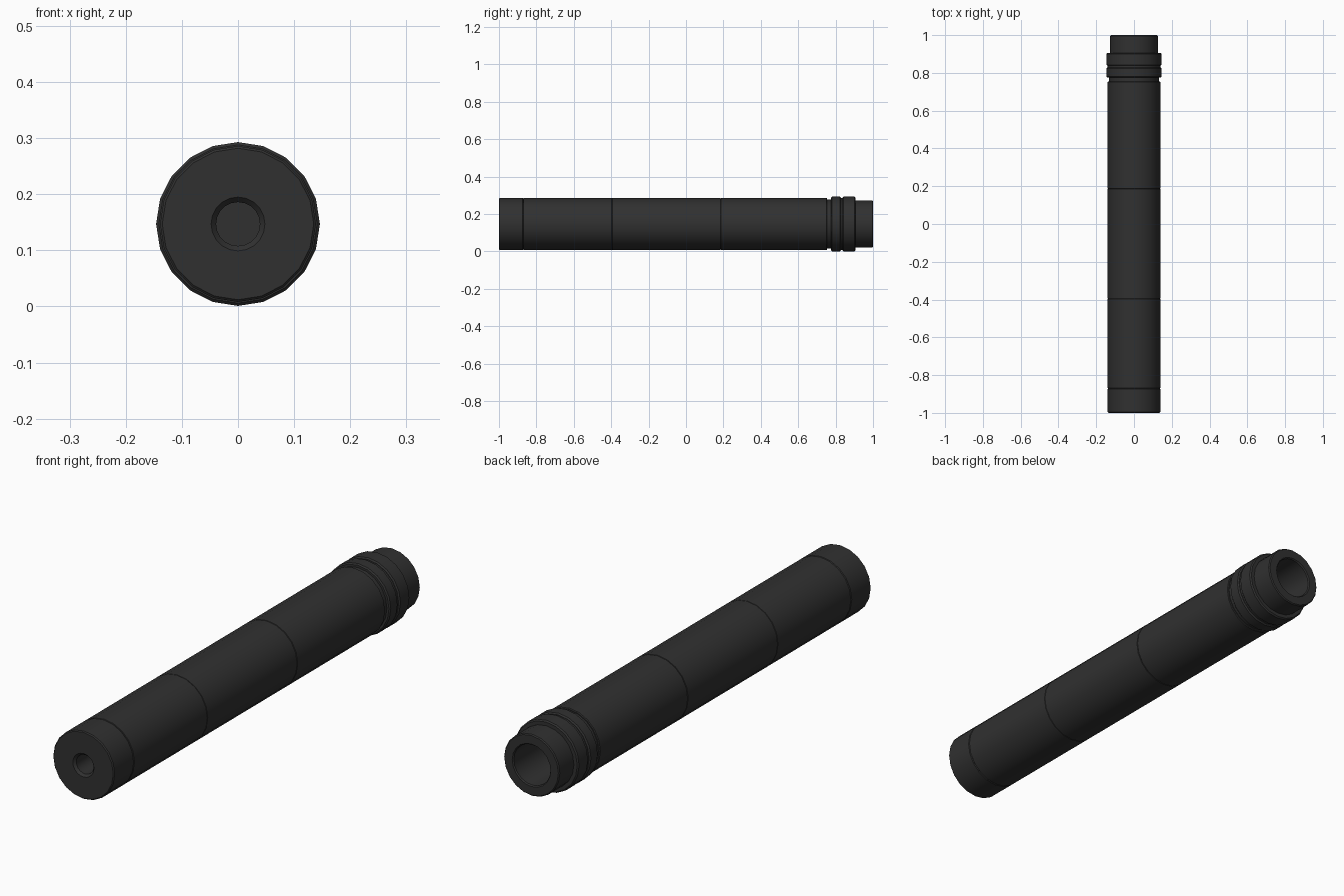
import bpy, bmesh, math
from mathutils import Matrix, Vector

cube = bpy.data.objects.get("Cube")
if cube:
    bpy.data.objects.remove(cube, do_unlink=True)

SIDES = 20
AXIS_Z = 0.147

black = bpy.data.materials.new("matte_black")
black.use_nodes = True
COLOUR = (0.03, 0.03, 0.03, 1)
black.diffuse_color = COLOUR
black.node_tree.nodes["Principled BSDF"].inputs["Base Color"].default_value = COLOUR
black.node_tree.nodes["Principled BSDF"].inputs["Roughness"].default_value = 0.7


def lathe(name, profile):
    """Spin (y, radius) points around the long axis."""
    bm = bmesh.new()
    verts = [bm.verts.new((r, y, 0)) for y, r in profile]
    edges = [bm.edges.new(pair) for pair in zip(verts, verts[1:])]
    bmesh.ops.spin(bm, geom=verts + edges, cent=(0, 0, 0), axis=(0, 1, 0),
                   angle=math.tau, steps=SIDES, use_duplicate=False)
    bmesh.ops.remove_doubles(bm, verts=bm.verts, dist=0.0001)
    bmesh.ops.recalc_face_normals(bm, faces=bm.faces)
    mesh = bpy.data.meshes.new(name)
    bm.to_mesh(mesh)
    bm.free()
    mesh.materials.append(black)
    obj = bpy.data.objects.new(name, mesh)
    obj.location.z = AXIS_Z
    bpy.context.collection.objects.link(obj)
    bpy.ops.object.select_all(action="DESELECT")
    obj.select_set(True)
    bpy.context.view_layer.objects.active = obj
    bpy.ops.object.shade_smooth_by_angle(angle=math.radians(30))
    return obj


def band(y0, y1, r, bevel):
    """Outer outline of a cylinder section with chamfered ends."""
    return [(y0, r - bevel), (y0 + bevel, r), (y1 - bevel, r), (y1, r - bevel)]


# Front cap with a chamfered blind hole
lathe("front_cap", [(-0.85, 0), (-0.85, 0.039), (-0.99, 0.039), (-1, 0.048)]
      + band(-1, -0.87, 0.139, 0.004) + [(-0.87, 0)])

# Main tube in three sections with fine seams
lathe("main_tube", [(-0.87, 0)]
      + band(-0.87, -0.395, 0.139, 0.002)
      + band(-0.395, 0.185, 0.139, 0.001)
      + band(0.185, 0.755, 0.139, 0.003) + [(0.755, 0)])

# Recessed neck between tube and collar
lathe("neck", [(0.75, 0), (0.75, 0.132), (0.79, 0.132), (0.79, 0)])

# Two-ring collar
lathe("collar", [(0.775, 0.1)]
      + band(0.775, 0.828, 0.146, 0.005)
      + [(0.828, 0.139), (0.838, 0.139)]
      + band(0.838, 0.905, 0.146, 0.005) + [(0.905, 0.1)])

# Rear sleeve with an open bore
lathe("rear_sleeve", [(0.78, 0.126)]
      + band(0.9, 1, 0.126, 0.004)
      + [(1, 0.087), (0.995, 0.083), (0.7, 0.083), (0.7, 0)])
